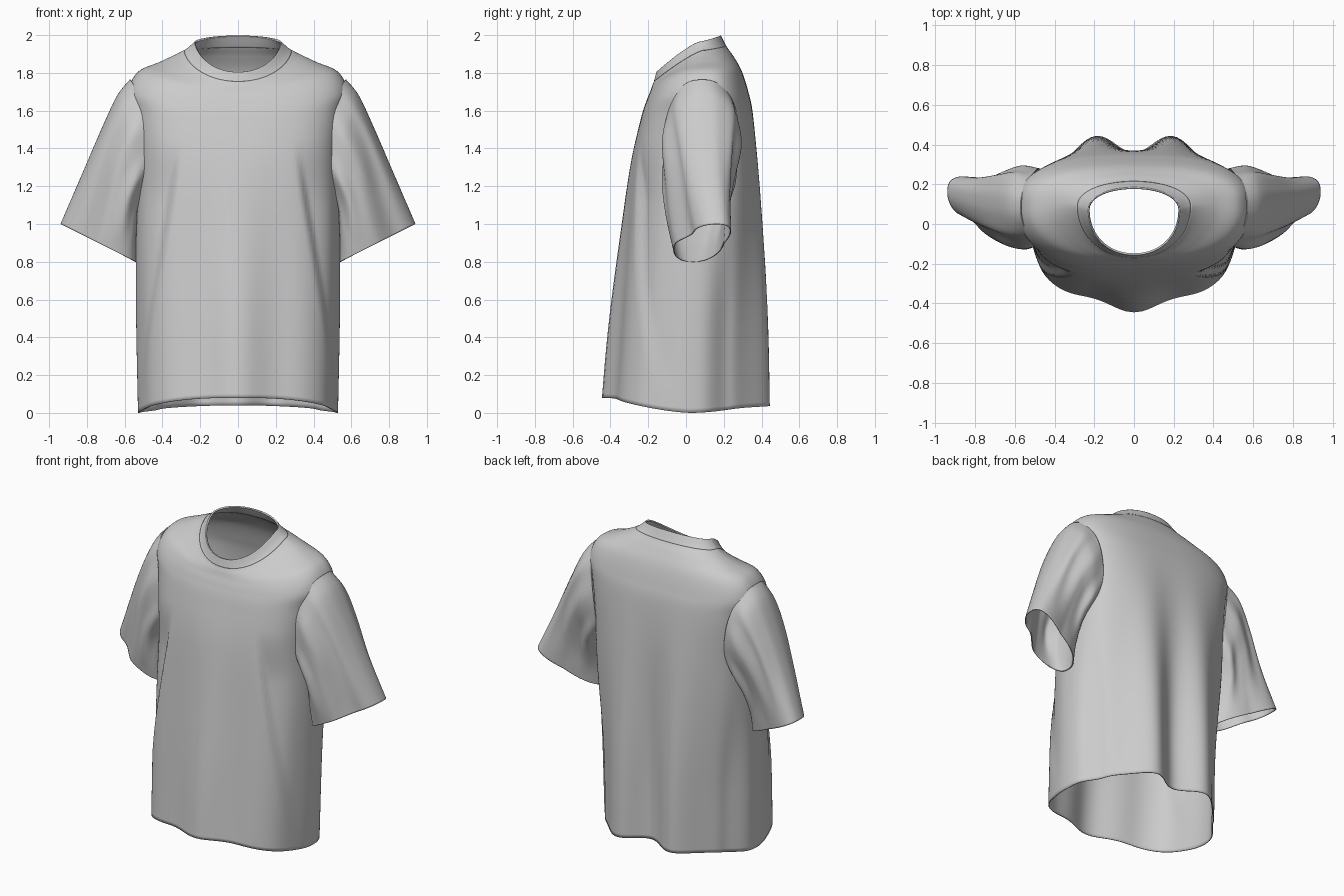
import bpy, bmesh, math

if "Cube" in bpy.data.objects:
    bpy.data.objects.remove(bpy.data.objects["Cube"])

TAU = 2 * math.pi


def spline(rows, t):
    """Catmull-Rom interpolation through the table rows."""
    n = len(rows)
    i = min(int(t), n - 2)
    f = t - i
    p0, p1, p2, p3 = (rows[min(max(k, 0), n - 1)] for k in range(i - 1, i + 3))
    return [0.5 * (2 * b + (c - a) * f + (2 * a - 5 * b + 4 * c - d) * f * f
                   + (3 * b - a - 3 * c + d) * f ** 3)
            for a, b, c, d in zip(p0, p1, p2, p3)]


def smooth(v):
    v = min(max(v, 0.0), 1.0)
    return v * v * (3 - 2 * v)


def bump(v, centre, width):
    return math.exp(-((v - centre) / width) ** 2)


def power(v, n):
    return math.copysign(abs(v) ** (2 / n), v)


def loft(name, point, t0, t1, rings, sides, thickness, cut=None, mirror=False):
    """Skin closed rings point(t, angle) into a thin cloth tube."""
    bm = bmesh.new()
    grid = [[bm.verts.new(point(t0 + (t1 - t0) * i / rings, TAU * j / sides))
             for j in range(sides)] for i in range(rings + 1)]
    for i in range(rings):
        for j in range(sides):
            k = (j + 1) % sides
            bm.faces.new((grid[i][j], grid[i][k], grid[i + 1][k], grid[i + 1][j]))
    if cut:
        doomed = [f for f in bm.faces if cut(f.calc_center_median())]
        bmesh.ops.delete(bm, geom=doomed, context='FACES')
    for f in bm.faces:
        f.smooth = True
    mesh = bpy.data.meshes.new(name)
    bm.to_mesh(mesh)
    bm.free()
    obj = bpy.data.objects.new(name, mesh)
    bpy.context.collection.objects.link(obj)
    cloth = obj.modifiers.new("Cloth", 'SOLIDIFY')
    cloth.thickness = thickness
    cloth.offset = -1
    if mirror:
        obj.modifiers.new("Mirror", 'MIRROR').use_mirror_merge = False
    return obj


# Torso rings, hem to neck:
# half width, front y, side y, back y, front z, side z, back z, squareness
TORSO = [
    (.53, -.41, .03, .425, .08, .00, .04, 2.5),
    (.54, -.375, .04, .415, .50, .50, .50, 2.5),
    (.54, -.335, .05, .40, .90, .90, .90, 2.6),
    (.53, -.29, .07, .38, 1.30, 1.30, 1.30, 2.8),
    (.55, -.24, .09, .355, 1.55, 1.57, 1.58, 2.9),
    (.58, -.21, .10, .33, 1.65, 1.70, 1.70, 2.7),
    (.53, -.19, .11, .295, 1.70, 1.805, 1.81, 2.5),
    (.41, -.18, .11, .25, 1.73, 1.86, 1.89, 2.2),
    (.285, -.17, .09, .215, 1.755, 1.92, 1.94, 2.1),
    (.23, -.157, .07, .185, 1.805, 1.965, 1.998, 2.1),
]


def torso_point(t, a):
    w, yf, yc, yb, zf, zs, zb, n = spline(TORSO, t)
    c, s = math.cos(a), math.sin(a)
    # the rings tilt evenly at the neck and hem and dip softly between
    tilt = 2 - .8 * smooth((t - 6) / 2) - .75 * smooth(1 - t)
    z = zs + ((zf if s < 0 else zb) - zs) * abs(s) ** tilt
    fade = smooth((1.7 - z) / 1.5)
    if s > 0:
        n -= .6 * fade * s
    x = w * power(c, n)
    y = yc + abs((yf if s < 0 else yb) - yc) * power(s, n)
    ax = abs(x)
    if s < 0:
        # centre ridge and the diagonal side creases of the front
        y -= .035 * fade * math.cos(TAU * ax / .5) * bump(ax, 0, .3)
        behind = smooth((ax - (.53 - .17 * z)) / .04)
        y += .05 * behind * abs(s) * smooth((1.45 - z) / .35)
    else:
        # twin drapes of the back and the hollow behind each side
        y -= .065 * fade * math.cos(TAU * ax / .44) * bump(ax, 0, .4)
        x *= 1 - .08 * smooth((1.2 - z) / .8) * bump(s, .45, .22)
    # soft ripples down the sides
    x *= 1 + .02 * fade * c * c * (math.cos(9 * math.asin(s)) - 1) * .5
    return x, y, z


# Sleeve rings, shoulder to cuff:
# outer x, outer z, inner x, inner z, front y, back y, skew, tuck
SLEEVE = [
    (.572, 1.765, .50, 1.16, -.11, .28, .00, .06),
    (.64, 1.68, .53, 1.08, -.13, .285, .02, .03),
    (.72, 1.51, .535, 1.00, -.12, .255, .04, .00),
    (.83, 1.255, .54, .90, -.095, .22, .065, .00),
    (.94, 1.00, .54, .80, -.06, .205, .09, .00),
]


def sleeve_point(t, a):
    xo, zo, xi, zi, yf, yb, skew, tuck = spline(SLEEVE, t)
    c, s = power(math.cos(a), 2.3), -power(math.sin(a), 2.3)
    # gathered pleats that fade in below the seam and out at the cuff
    pleat = .05 * math.sin(math.pi * min(t / 3.6, 1)) * math.cos(9 * a + .6)
    s *= 1 + pleat
    x = (xo + xi) / 2 + c * (xo - xi) / 2 - tuck * s * s
    y = (yf + yb) / 2 + s * (yb - yf) / 2 + skew * c * (1 if c > 0 else .4)
    # the front of the cuff folds inward
    y += .04 * smooth(t / 4) * max(0, -s) * bump(c, .45, .3)
    z = (zo + zi) / 2 + c * (zo - zi) / 2
    return x, y, z


def in_armhole(p):
    return abs(p.x) > .42 and ((p.y - .08) / .175) ** 2 + ((p.z - 1.455) / .26) ** 2 < 1


# Shirt body with open armholes
loft("shirt_body", torso_point, 0, 8, 96, 160, .006, cut=in_armhole)
# Ribbed neck band, slightly thicker than the body
loft("collar", torso_point, 8, 9, 12, 160, .010)
# Both short sleeves
loft("sleeves", sleeve_point, 0, 4, 56, 108, .006, mirror=True)
